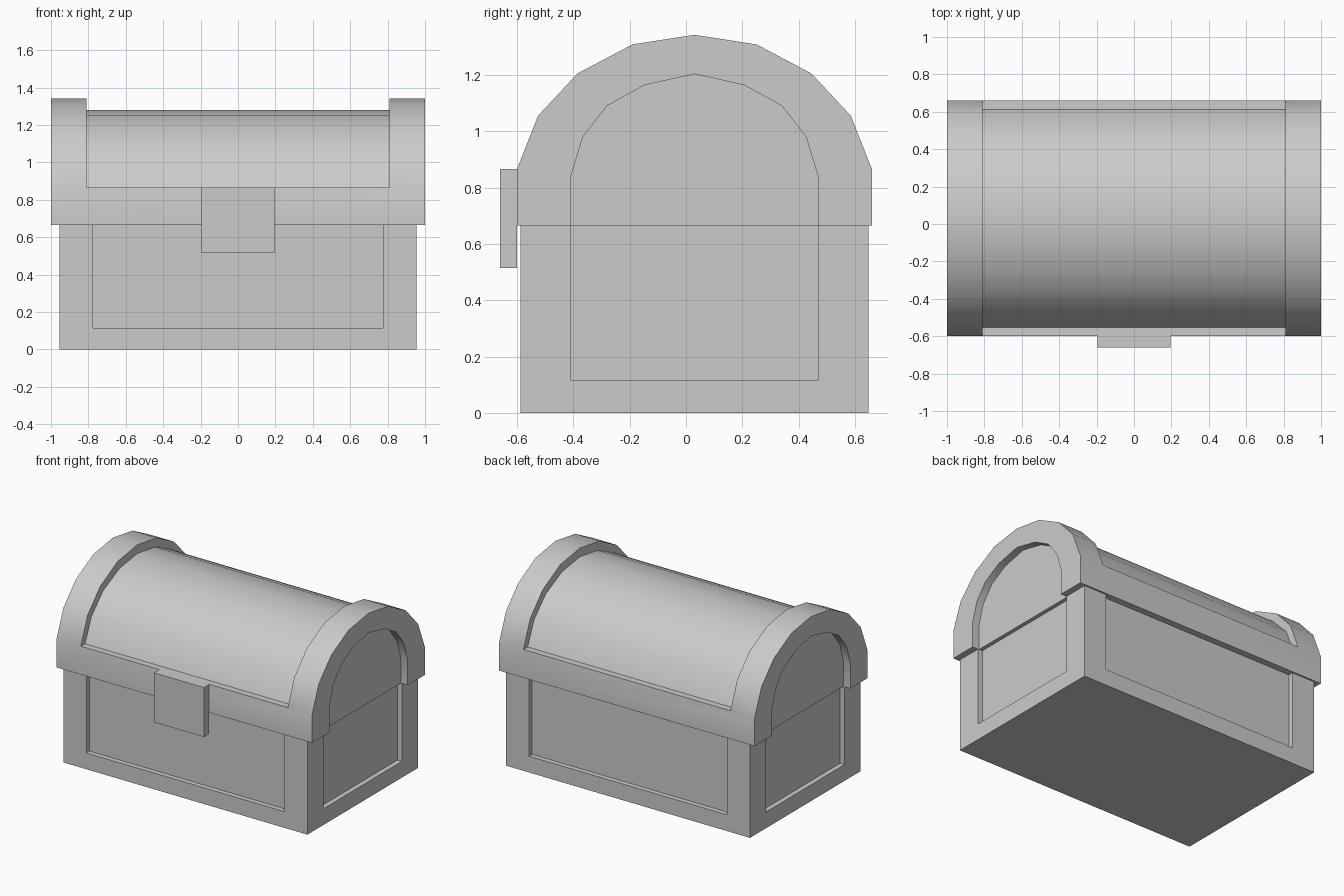
import bpy, bmesh, math

if "Cube" in bpy.data.objects:
    bpy.data.objects.remove(bpy.data.objects["Cube"])

CY = 0.03          # centre of the chest in y (the latch sticks out in front)
SEAM, RIM = 0.665, 0.865


def prism(name, profile, x0, x1):
    """Extrude a closed (y, z) profile from x0 to x1."""
    bm = bmesh.new()
    face = bm.faces.new([bm.verts.new((x0, CY + y, z)) for y, z in profile])
    ext = bmesh.ops.extrude_face_region(bm, geom=[face])
    moved = [v for v in ext["geom"] if isinstance(v, bmesh.types.BMVert)]
    bmesh.ops.translate(bm, verts=moved, vec=(x1 - x0, 0, 0))
    bmesh.ops.recalc_face_normals(bm, faces=bm.faces)
    me = bpy.data.meshes.new(name)
    bm.to_mesh(me)
    bm.free()
    ob = bpy.data.objects.new(name, me)
    bpy.context.collection.objects.link(ob)
    return ob


def box(name, x0, x1, y0, y1, z0, z1):
    return prism(name, [(y0, z0), (y1, z0), (y1, z1), (y0, z1)], x0, x1)


def mirrored(half):
    """Right half of an arch, bottom to peak -> full symmetric profile."""
    return half + [(-y, z) for y, z in reversed(half[:-1])]


def carve(ob, cutters):
    bpy.context.view_layer.objects.active = ob
    for c in cutters:
        c.hide_render = True
        m = ob.modifiers.new("carve", "BOOLEAN")
        m.operation, m.solver, m.object = "DIFFERENCE", "EXACT", c
        bpy.ops.object.modifier_apply(modifier=m.name)
        bpy.data.objects.remove(c)


# body with a recessed panel on all four sides, open up to the lid
body = box("body", -0.955, 0.955, -0.618, 0.618, 0, SEAM)
cuts = []
for s in (-1, 1):
    a, b = sorted((s * 0.583, s * 0.8))
    cuts.append(box("long_panel_cutter", -0.775, 0.775, a, b, 0.115, 0.9))
    a, b = sorted((s * 0.92, s * 1.2))
    cuts.append(box("end_panel_cutter", a, b, -0.438, 0.438, 0.115, 0.9))
carve(body, cuts)

# lid: arched block, sunken barrel between the end arches, sunken end panels
outer = [(0.63, SEAM), (0.63, RIM), (0.555, 1.055), (0.415, 1.205), (0.22, 1.308), (0, 1.342)]
barrel = [(0.583, RIM), (0.512, 1.03), (0.38, 1.163), (0.2, 1.25), (0, 1.28)]
panel = [(0.438, 0.5), (0.438, 0.842), (0.396, 0.98), (0.31, 1.09), (0.178, 1.163), (0, 1.203)]
lid = prism("lid", mirrored(outer), -1, 1)
saddle = mirrored(barrel) + [(-0.9, RIM), (-0.9, 1.6), (0.9, 1.6), (0.9, RIM)]
cuts = [prism("barrel_cutter", saddle, -0.81, 0.81)]
for s in (-1, 1):
    a, b = sorted((s * 0.947, s * 1.2))
    cuts.append(prism("lid_panel_cutter", mirrored(panel), a, b))
carve(lid, cuts)

# smooth the curved lid, keep the steps sharp
bpy.ops.object.select_all(action="DESELECT")
lid.select_set(True)
bpy.context.view_layer.objects.active = lid
bpy.ops.object.shade_smooth_by_angle(angle=math.radians(30))

# latch plate on the front
box("latch", -0.195, 0.195, -0.69, -0.63, 0.515, RIM)
